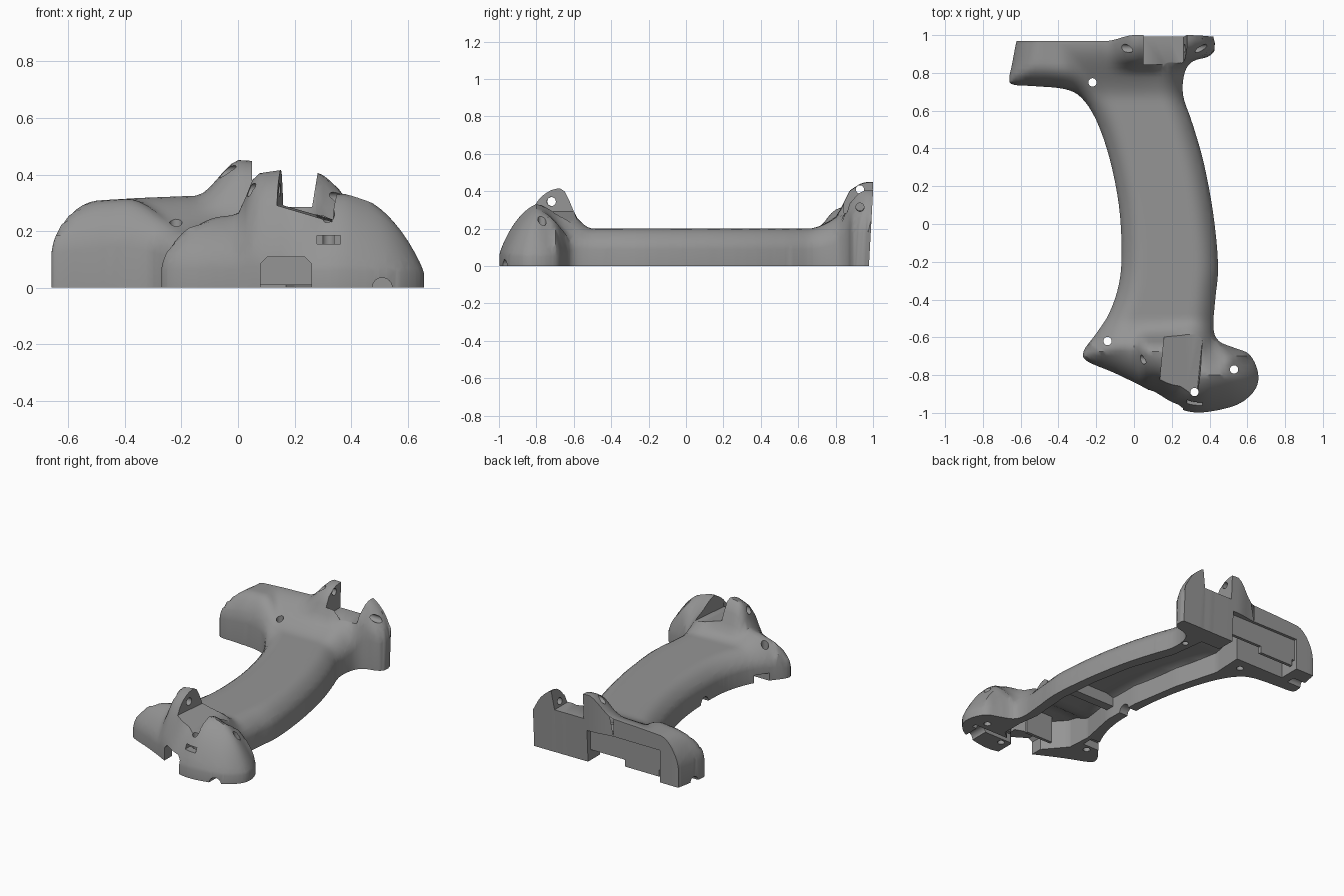
import bpy, bmesh, math
from mathutils import Vector

if "Cube" in bpy.data.objects:
    bpy.data.objects.remove(bpy.data.objects["Cube"])

gray = bpy.data.materials.new("mid_gray")
gray.diffuse_color = (0.3, 0.3, 0.3, 1)
gray.use_nodes = True
gray.node_tree.nodes["Principled BSDF"].inputs["Base Color"].default_value = gray.diffuse_color

# Plan outline, counter-clockwise from the back right corner
PLAN = [(.42, .978), (.3, .978), (.15, .977), (-.05, .975), (-.15, .968), (-.6, .97),
        (-.622, .968), (-.628, .94), (-.645, .85), (-.66, .77), (-.64, .738), (-.53, .73), (-.37, .715),
        (-.28, .67), (-.2, .55), (-.13, .35), (-.08, .1), (-.065, -.15), (-.08, -.32), (-.13, -.47),
        (-.2, -.58), (-.265, -.67), (-.25, -.725), (-.1, -.79), (.08, -.88), (.18, -.95), (.3, -.995),
        (.42, -.99), (.56, -.95), (.645, -.87), (.655, -.78), (.61, -.69), (.53, -.655), (.45, -.62),
        (.42, -.55), (.43, -.4), (.445, -.22), (.42, .05), (.37, .32), (.31, .53), (.26, .68),
        (.268, .8), (.31, .86), (.39, .885), (.425, .915), (.428, .95)]
# Hollow underneath the grip
POCKET = [(.36, -.5), (.38, -.22), (.355, .05), (.3, .33), (.2, .62), (.17, .85), (-.13, .85),
          (-.14, .62), (-.06, .33), (-.005, 0), (0, -.25), (-.05, -.5), (-.04, -.66), (.08, -.8),
          (.27, -.87), (.38, -.78), (.38, -.64)]
BACK = [(-.66, .27), (-.5, .308), (-.35, .317), (-.15, .325), (0, .33), (.25, .31), (.43, .3)]
FRONT = [(-.27, .25), (0, .26), (.15, .28), (.3, .33), (.38, .34), (.5, .31), (.65, .28)]
SCREWS = [(-.22, .75), (-.14, -.62), (.32, -.89), (.53, -.77)]


def smooth(a, b, v):
    t = min(max((v - a) / (b - a), 0), 1)
    return t * t * (3 - 2 * t)


def table(rows, v):
    for (a, p), (b, q) in zip(rows, rows[1:]):
        if v <= b:
            return p + (q - p) * max(0, (v - a) / (b - a))
    return rows[-1][1]


def rounded(pts, n=4):
    """Smooth closed curve through the points, straight along the flat back."""
    out = []
    for i in range(len(pts)):
        a, b, c, d = (Vector(pts[(i + k) % len(pts)]) for k in (-1, 0, 1, 2))
        for j in range(n):
            t = j / n
            if min(b.y, c.y) > .9:
                out.append(b.lerp(c, t))
            else:
                out.append(.5 * (2 * b + (c - a) * t + (2 * a - 5 * b + 4 * c - d) * t * t
                                 + (3 * b - a - 3 * c + d) * t ** 3))
    return out


OUTLINE = rounded(PLAN)
EDGES = []
for p, q in zip(OUTLINE, OUTLINE[1:] + OUTLINE[:1]):
    e = q - p
    if min(p.y, q.y) < .962 and e.length > 1e-6:
        EDGES.append((p, e, e.length_squared, 2.0 if -e.x / e.length > .6 else 1.0))


def edge_distance(x, y):
    best = 9
    for p, e, l2, k in EDGES:
        t = min(max(((x - p.x) * e.x + (y - p.y) * e.y) / l2, 0), 1)
        best = min(best, k * math.hypot(x - p.x - e.x * t, y - p.y - e.y * t))
    return best


def top(x, y):
    """Height of the outer skin: flat grip, two raised heads, raised horns."""
    h = .2
    if y > .4:
        arm = smooth(-.15, -.4, x)
        h += (table(BACK, x) - .2) * max(smooth(.65, .96, y), arm)
        left = smooth(-.15, .01, x) * smooth(.16, .1, x) * .122
        right = smooth(.2, .27, x) * smooth(.43, .27, x) * .1
        h += (left + right) * smooth(.79, .91, y)
    elif y < -.4:
        h += (table(FRONT, x) - .2) * smooth(-.5, -.67, y)
        horn = smooth(-.01, .07, x) * smooth(.28, .16, x) * .135
        h += horn * smooth(-.56, -.67, y) * smooth(-.93, -.78, y)
    f = smooth(-.5, -.7, y)
    lobe = f * smooth(.0, .3, x)
    back = smooth(.8, .9, y) * smooth(-.3, -.1, x)
    r = .12 + .07 * f + .05 * lobe - .05 * back
    w = .45 - .2 * f - .07 * lobe + .15 * back
    t = min(edge_distance(x, y) / r, 1)
    return h * (w + (1 - w) * (1 - (1 - t) ** 2) ** (.65 + .2 * lobe))


def inset(pts, d):
    """Offset a closed outline inwards."""
    out = []
    for i, p in enumerate(pts):
        a, b = (p - pts[i - 1]).normalized(), (pts[(i + 1) % len(pts)] - p).normalized()
        t = (a + b).normalized()
        out.append(p + Vector((-t.y, t.x)) * d / max(.6, t.dot(a)))
    return out


def finish(name, bm):
    bmesh.ops.recalc_face_normals(bm, faces=bm.faces)
    me = bpy.data.meshes.new(name)
    bm.to_mesh(me)
    bm.free()
    ob = bpy.data.objects.new(name, me)
    bpy.context.collection.objects.link(ob)
    me.materials.append(gray)
    return ob


def plan_solid(name, pts, height, base, step, rings=()):
    """Solid over a plan outline with a sculpted top; rings refine the edge."""
    bm = bmesh.new()
    pts = [Vector(p) for p in pts]
    loops = [[bm.verts.new((p.x, p.y, 0)) for p in inset(pts, d)] for d in (0, *rings)]
    n = len(pts)
    for a, b in zip(loops, loops[1:]):
        for i in range(n):
            bm.faces.new((a[i], a[(i + 1) % n], b[(i + 1) % n], b[i]))
    bm.faces.new(loops[-1])
    for axis in (0, 1):
        for i in range(-int(1 / step), int(1 / step) + 1):
            co, no = Vector(), Vector()
            co[axis], no[axis] = i * step + .0013, 1
            inner = [f for f in bm.faces if max(v.co[axis] for v in f.verts) > co[axis]
                     > min(v.co[axis] for v in f.verts)]
            geom = set(inner) | {e for f in inner for e in f.edges} | {v for f in inner for v in f.verts}
            bmesh.ops.bisect_plane(bm, geom=list(geom), plane_co=co, plane_no=no, dist=1e-5)
    bmesh.ops.remove_doubles(bm, verts=bm.verts, dist=.0015)
    for v in bm.verts:
        v.co.z = height(v.co.x, v.co.y)
    rim = [e for e in bm.edges if e.is_boundary]
    new = bmesh.ops.extrude_edge_only(bm, edges=rim)["geom"]
    for v in new:
        if isinstance(v, bmesh.types.BMVert):
            v.co.z = base
    bmesh.ops.holes_fill(bm, edges=[e for e in bm.edges if e.is_boundary], sides=0)
    return finish(name, bm)


def box(name, x0, x1, y0, y1, z0, z1, chamfer=0):
    bm = bmesh.new()
    bmesh.ops.create_cube(bm, size=1)
    for v in bm.verts:
        v.co = ((x0 + x1) / 2 + v.co.x * (x1 - x0), (y0 + y1) / 2 + v.co.y * (y1 - y0),
                (z0 + z1) / 2 + v.co.z * (z1 - z0))
    if chamfer:  # the two upper edges running front to back
        long = [e for e in bm.edges if min(v.co.z for v in e.verts) > z1 - .001
                and abs(e.verts[0].co.y - e.verts[1].co.y) > .001]
        bmesh.ops.bevel(bm, geom=long, offset=chamfer, segments=1, affect='EDGES')
    return finish(name, bm)


def rod(name, a, b, r):
    a, b = Vector(a), Vector(b)
    bm = bmesh.new()
    bmesh.ops.create_cone(bm, cap_ends=True, segments=24, radius1=r, radius2=r, depth=(b - a).length)
    turn = Vector((0, 0, 1)).rotation_difference(b - a)
    for v in bm.verts:
        v.co = turn @ v.co + (a + b) / 2
    return finish(name, bm)


def cut(ob, tool):
    m = ob.modifiers.new("cut", 'BOOLEAN')
    m.operation, m.solver, m.object = 'DIFFERENCE', 'EXACT', tool
    bpy.context.view_layer.objects.active = ob
    bpy.ops.object.modifier_apply(modifier=m.name)
    bpy.data.objects.remove(tool)


shell = plan_solid("handle_shell", OUTLINE, top, 0, .025, (.006, .016))
for v in shell.data.vertices:  # back wall leans out towards the horns
    if v.co.y > .9:
        v.co.y += .022 * v.co.z / .4 * smooth(-.15, 0, v.co.x)

# Hollow, leaving a round post at every screw
pocket = plan_solid("pocket", POCKET, lambda x, y: max(.06, min(top(x, y) - .055, .19)), -.1, .05)
for x, y in SCREWS:
    cut(pocket, rod("post", (x, y, -.2), (x, y, .5), .06))
cut(shell, pocket)

# Saddle between the front horns, with a sloping floor
saddle = box("saddle", .145, .378, -.93, -.585, .262, .7)
for v in saddle.data.vertices:
    if v.co.z < .5:
        v.co.z -= (v.co.x - .26) * .25
        v.co.x -= .03 if v.co.x > .26 else 0
    v.co.x += (v.co.y + .75) * .1
cut(shell, saddle)
# Saddle between the back horns, flaring upwards
saddle = box("saddle", .05, .262, .845, 1.1, .285, .5)
for v in saddle.data.vertices:
    if v.co.z > .4 and v.co.x > .1:
        v.co.x += .035
cut(shell, saddle)

# Front socket with chamfered top, slot, and split holes on the rim
cut(shell, box("socket", .08, .26, -1.1, -.7, -.1, .108, .023))
cut(shell, box("slot", .28, .362, -1.1, -.9, .155, .185))
cut(shell, rod("hole", (.51, -1.1, 0), (.51, -.84, 0), .035))
cut(shell, rod("hole", (-.15, -.1, 0), (.05, -.1, 0), .04))
cut(shell, box("notch", -.3, -.08, -.58, -.5, -.1, .05))
cut(shell, rod("hole", (-.75, .84, 0), (-.55, .84, 0), .03))
cut(shell, box("trough", .2, .58, -.855, -.825, -.1, .06))

# Back opening
cut(shell, box("opening", -.49, .03, .83, 1.1, -.1, .21))

# Screw holes and cross pin holes
for x, y in SCREWS:
    cut(shell, rod("hole", (x, y, -.1), (x, y, .6), .022))
cut(shell, rod("blind_hole", (.235, .77, -.1), (.235, .77, .1), .02))
cut(shell, rod("hole", (-.1, .93, .41), (.15, .93, .41), .022))
cut(shell, rod("hole", (.2, .93, .32), (.5, .93, .31), .022))
cut(shell, rod("hole", (-.1, -.715, .345), (.41, -.725, .345), .024))

# Recessed back panel and inner ribs
box("back_panel", -.5, .04, .93, .95, .07, .22)
box("back_panel_tab", -.47, -.22, .93, .95, .025, .07)
box("cross_rib", .0, .38, -.26, -.2, .07, .16)
box("socket_back", .07, .27, -.72, -.7, .01, .2)

# Smooth skin with sharp cut edges
bpy.ops.object.select_all(action='DESELECT')
shell.select_set(True)
bpy.context.view_layer.objects.active = shell
bpy.ops.object.shade_smooth_by_angle(angle=math.radians(40))
